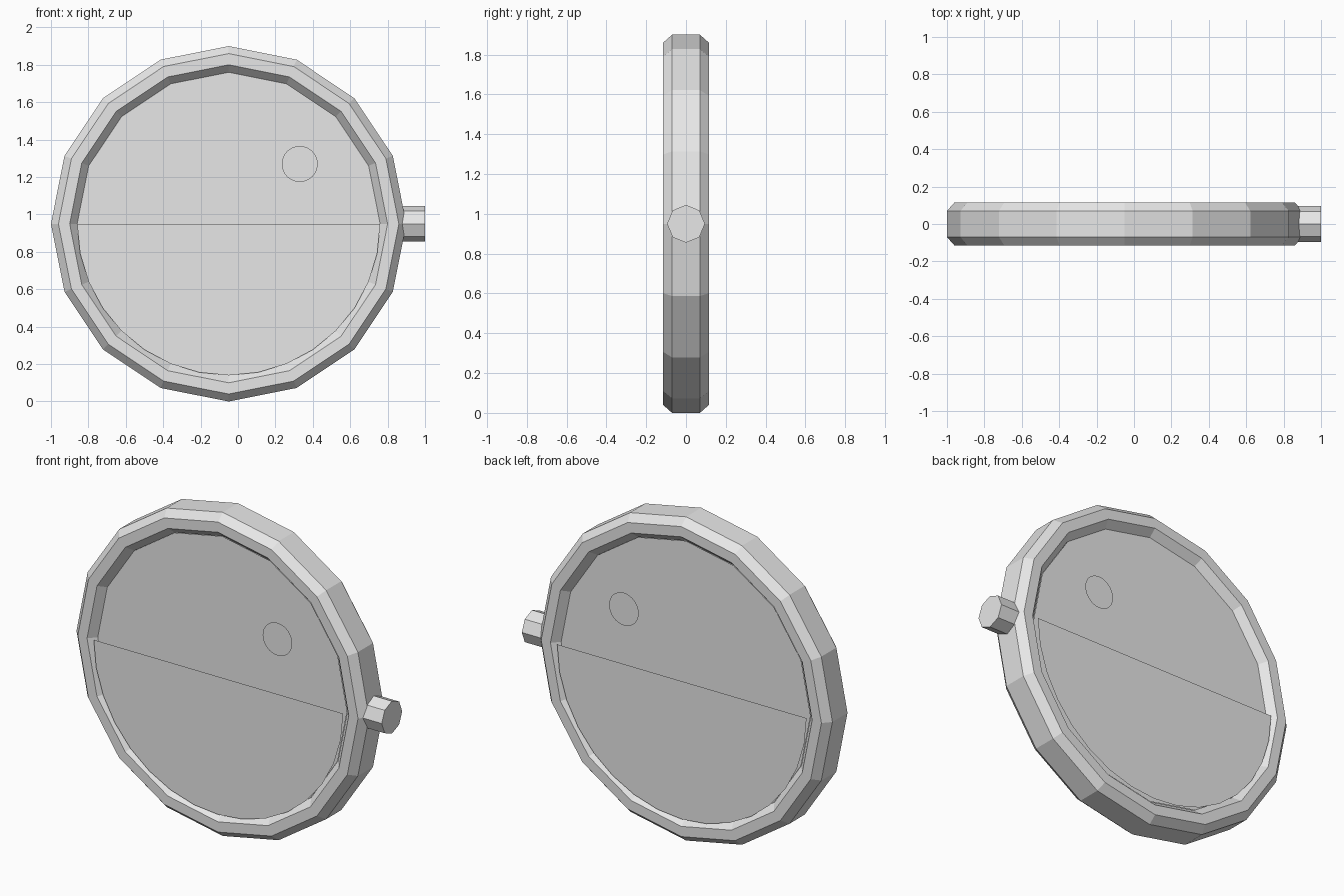
import bpy, bmesh, math

if "Cube" in bpy.data.objects:
    bpy.data.objects.remove(bpy.data.objects["Cube"])

CX, CZ = -0.05, 0.95   # centre of the round body

grey = bpy.data.materials.new("plain_grey")
grey.diffuse_color = (0.8, 0.8, 0.8, 1)
grey.use_nodes = True
grey.node_tree.nodes["Principled BSDF"].inputs["Base Color"].default_value = grey.diffuse_color


def make(name, bm, recalc=True):
    if recalc:
        bmesh.ops.recalc_face_normals(bm, faces=bm.faces)
    me = bpy.data.meshes.new(name)
    bm.to_mesh(me)
    bm.free()
    me.materials.append(grey)
    ob = bpy.data.objects.new(name, me)
    bpy.context.collection.objects.link(ob)
    return ob


def arc(bm, cx, cz, r, y, n, start=0.0, sweep=2 * math.pi, closed=True):
    """Points on an arc in the xz plane."""
    count = n if closed else n + 1
    return [bm.verts.new((cx + r * math.cos(start + sweep * i / n), y,
                          cz + r * math.sin(start + sweep * i / n)))
            for i in range(count)]


def plate(name, cx, cz, r, y, n, start=0.0, sweep=2 * math.pi, closed=True):
    """Flat plate facing away from the middle plane."""
    bm = bmesh.new()
    f = bm.faces.new(arc(bm, cx, cz, r, y, n, start, sweep, closed))
    f.normal_update()
    if f.normal.y * y < 0:
        f.normal_flip()
    return make(name, bm, False)


# 16-sided rim with a bevelled cross-section (radius, y)
section = [(0.95, -0.07), (0.91, -0.115), (0.85, -0.115), (0.81, -0.07),
           (0.81, 0.07), (0.85, 0.115), (0.91, 0.115), (0.95, 0.07)]
bm = bmesh.new()
rings = [arc(bm, CX, CZ, r, y, 16) for r, y in section]
for k in range(len(rings)):
    a, b = rings[k], rings[(k + 1) % len(rings)]
    for i in range(16):
        j = (i + 1) % 16
        bm.faces.new((a[i], a[j], b[j], b[i]))
make("rim", bm)

# Matching panels on the front and back
for side, s in (("front", -1), ("back", 1)):
    plate(side + "_disc", CX, CZ, 0.81, s * 0.073, 16)
    plate(side + "_lower_half", CX, CZ, 0.81, s * 0.11, 16,
          math.pi, math.pi, False)
    plate(side + "_dot", 0.33, 1.27, 0.096, s * 0.105, 32)

# Octagonal knob on the right
bm = bmesh.new()
ends = [[bm.verts.new((x, 0.095 * math.cos(i * math.pi / 4),
                       CZ + 0.095 * math.sin(i * math.pi / 4)))
         for i in range(8)] for x in (0.84, 1.0)]
for i in range(8):
    j = (i + 1) % 8
    bm.faces.new((ends[0][i], ends[0][j], ends[1][j], ends[1][i]))
for e in ends:
    bm.faces.new(e)
make("knob", bm)
